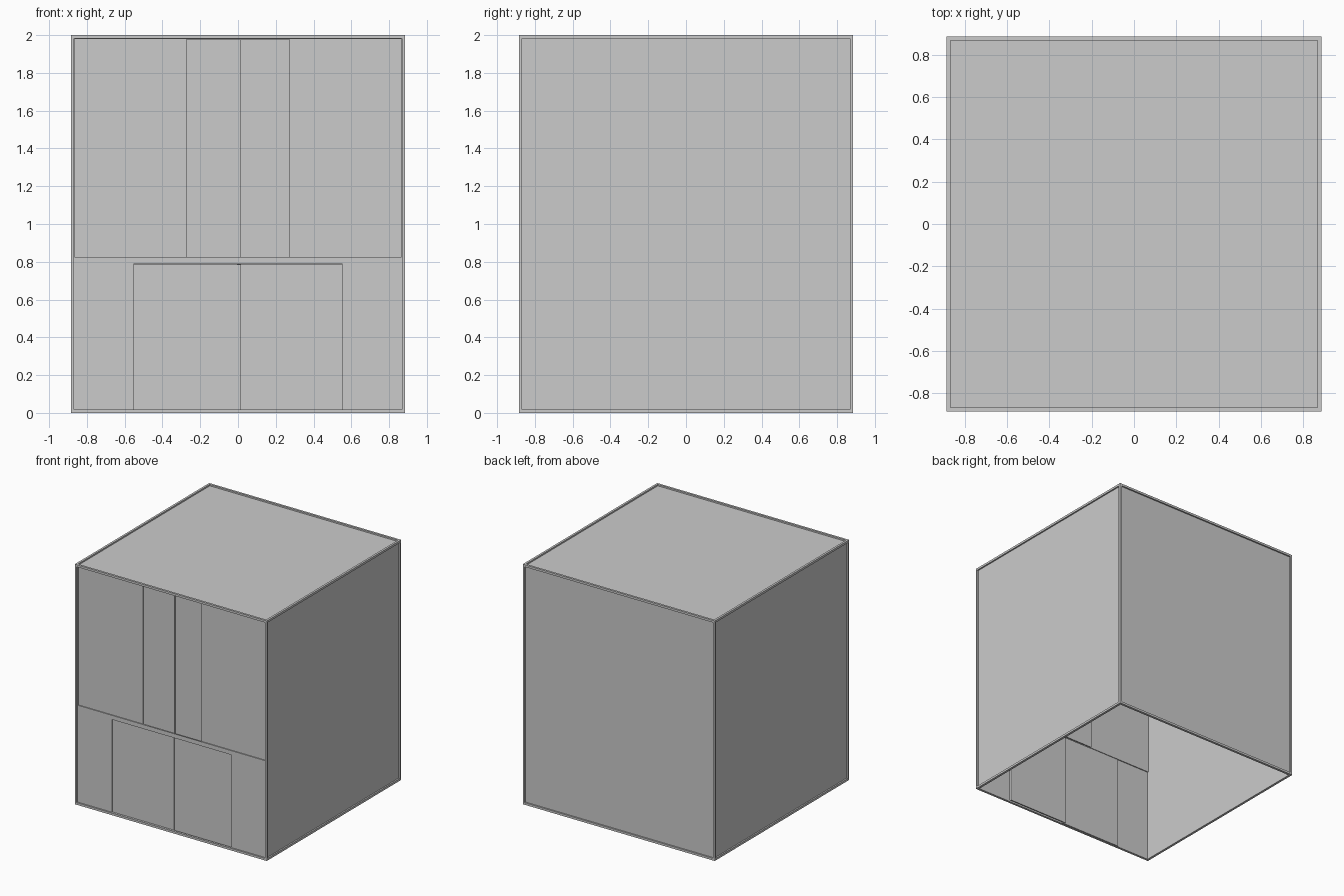
import bpy

if "Cube" in bpy.data.objects:
    bpy.data.objects.remove(bpy.data.objects["Cube"])

W, D, H = 0.885, 0.885, 2.0   # half width, half depth, height
F = 0.018                     # frame bar size
R = 0.012                     # how far the panes sit behind the frame
T = 0.008                     # pane thickness


def box(name, x, y, z):
    """Box from (min, max) ranges."""
    c = [(a + b) / 2 for a, b in (x, y, z)]
    bpy.ops.mesh.primitive_cube_add(size=1, location=c)
    o = bpy.context.object
    o.name = name
    o.scale = [b - a for a, b in (x, y, z)]
    bpy.ops.object.transform_apply(location=False, rotation=False, scale=True)
    return o


def edge(s, half):
    """Range of a frame bar at the negative or positive side."""
    return (half - F, half) if s > 0 else (-half, -half + F)


# Frame: four posts plus top and bottom rails
for sx in (-1, 1):
    for sy in (-1, 1):
        box("corner_post", edge(sx, W), edge(sy, D), (0, H))
for z in ((0, F), (H - F, H)):
    for s in (-1, 1):
        box("cross_rail", (-W + F, W - F), edge(s, D), z)
        box("side_rail", edge(s, W), (-D + F, D - F), z)

# Side, back and top panes; the bottom is open
for s in (-1, 1):
    x = sorted((s * (W - R), s * (W - R - T)))
    box("side_pane", x, (-D + R, D - R), (0, H - R))
box("back_pane", (-W + R, W - R), (D - R - T, D - R), (0, H - R))
box("top_pane", (-W + R, W - R), (-D + R, D - R), (H - R - T, H - R))


def layer(n):
    """Depth range of the n-th sheet behind the front."""
    y = -D + R + n * (T + 0.001)
    return (y, y + T)


# Fixed front sheets around the lower and upper openings
for s in (-1, 1):
    box("lower_front_sheet", sorted((s * 0.55, s * (W - R))), layer(0), (0, 0.825))
    box("upper_front_sheet", sorted((s * 0.27, s * (W - R))), layer(1), (0.79, H - R))
box("lower_front_header", (-0.55, 0.55), layer(0), (0.79, 0.825))

# Overlapping pairs of sliding doors
box("lower_left_door", (-0.555, 0.015), layer(1), (0, 0.786))
box("lower_right_door", (-0.005, 0.555), layer(2), (0.005, 0.788))
box("upper_left_door", (-0.275, 0.015), layer(2), (0.79, H - R - T - 0.003))
box("upper_right_door", (-0.005, 0.275), layer(3), (0.79, H - R - T - 0.003))
